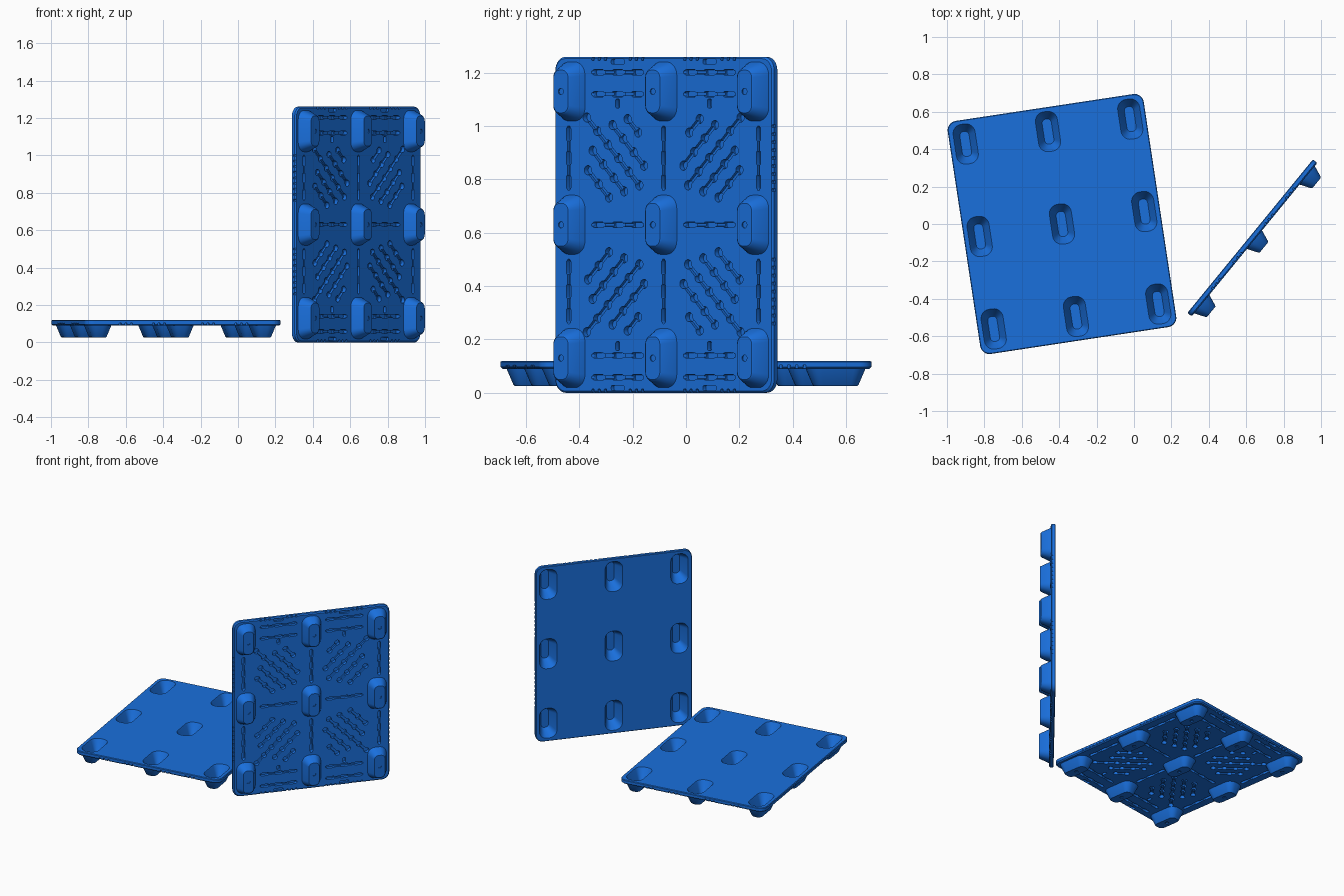
import bpy, bmesh, math
from mathutils import Matrix, Vector

if "Cube" in bpy.data.objects:
    bpy.data.objects.remove(bpy.data.objects["Cube"])

W, L = 1.06, 1.26                 # deck size
Z_UNDER, Z_TOP = 0.065, 0.095     # deck underside and top above the foot soles
FX, FY = 0.445, 0.50              # foot spacing

blue = bpy.data.materials.new("blue_plastic")
blue.diffuse_color = (0.01, 0.16, 0.72, 1)
blue.use_nodes = True
blue.node_tree.nodes["Principled BSDF"].inputs["Base Color"].default_value = blue.diffuse_color


def outline(w, h, r, seg):
    pts = []
    for i, (sx, sy) in enumerate([(1, 1), (-1, 1), (-1, -1), (1, -1)]):
        for k in range(seg + 1):
            a = math.pi / 2 * (i + k / seg)
            pts.append((sx * (w / 2 - r) + r * math.cos(a),
                        sy * (h / 2 - r) + r * math.sin(a)))
    return pts


def loft(bm, cx, cy, levels, rot=0, seg=4):
    """Rounded-rectangle sections (z, width, length, radius), bottom to top."""
    c, s = math.cos(rot), math.sin(rot)
    rings = []
    for z, w, h, r in levels:
        rings.append([bm.verts.new((cx + c * x - s * y, cy + s * x + c * y, z))
                      for x, y in outline(w, h, r, seg)])
    n = len(rings[0])
    bm.faces.new(rings[0][::-1])
    bm.faces.new(rings[-1])
    for a, b in zip(rings, rings[1:]):
        for i in range(n):
            j = (i + 1) % n
            bm.faces.new((a[i], a[j], b[j], b[i]))


def to_object(bm, name):
    me = bpy.data.meshes.new(name)
    bm.to_mesh(me)
    bm.free()
    ob = bpy.data.objects.new(name, me)
    bpy.context.collection.objects.link(ob)
    return ob


def groove(bm, x, y, w, h, depth, rot=0, r=None, start=0.058):
    r = min(w, h) * 0.3 if r is None else r
    loft(bm, x, y, [(start, w, h, r), (Z_UNDER + depth, w * 0.9, h * 0.9, r * 0.9)], rot, 3)


def slot(bm, x, y, length, rot):
    # narrow channel with three wider pockets
    groove(bm, x, y, length, 0.012, 0.012, rot, start=0.060)
    for t in (-0.36, 0, 0.36):
        groove(bm, x + t * length * math.cos(rot), y + t * length * math.sin(rot),
               0.055, 0.021, 0.020, rot)


feet = [(i * FX, j * FY) for i in (-1, 0, 1) for j in (-1, 0, 1)]
signs = [(sx, sy) for sx in (-1, 1) for sy in (-1, 1)]

# deck plate with softened edge
bm = bmesh.new()
loft(bm, 0, 0, [(Z_UNDER, W - 0.014, L - 0.014, 0.045), (Z_UNDER + 0.007, W, L, 0.05),
                (Z_TOP - 0.004, W, L, 0.05), (Z_TOP, W - 0.008, L - 0.008, 0.047)], seg=8)
deck = to_object(bm, "deck_plate")

# tapered feet
bm = bmesh.new()
for x, y in feet:
    loft(bm, x, y, [(0, 0.070, 0.160, 0.028), (0.005, 0.080, 0.172, 0.033),
                    (Z_UNDER, 0.128, 0.222, 0.05), (0.072, 0.130, 0.224, 0.05)], seg=6)
foot_bodies = to_object(bm, "foot_bodies")

# hollow nesting cups, open to the deck, with a dimple in each sole
bm = bmesh.new()
for x, y in feet:
    loft(bm, x, y, [(0.012, 0.050, 0.135, 0.022), (0.018, 0.058, 0.146, 0.026),
                    (0.088, 0.108, 0.205, 0.045), (0.10, 0.126, 0.222, 0.054)], seg=6)
    loft(bm, x, y, [(-0.01, 0.024, 0.024, 0.0115), (0.005, 0.024, 0.024, 0.0115)], seg=3)
cups = to_object(bm, "foot_cups")

# underside grooves
bm = bmesh.new()
for sx, sy in signs:
    # diagonal channels with round pockets, radiating from the centre
    rot = math.pi / 4 * sx * sy
    for k in range(-2, 3):
        ts = []
        for n in range(-6, 7):
            t = (n + 0.5 * (k % 2)) * 0.072
            u = 0.22 + (t - k * 0.068) * 0.7071
            v = 0.25 + (t + k * 0.068) * 0.7071
            if 0.075 < u < 0.375 and 0.075 < v < 0.425:
                ts.append((u, v))
                groove(bm, sx * u, sy * v, 0.036, 0.036, 0.021, rot, 0.0175)
        (u0, v0), (u1, v1) = ts[0], ts[-1]
        groove(bm, sx * (u0 + u1) / 2, sy * (v0 + v1) / 2,
               math.hypot(u1 - u0, v1 - v0) * 1.03, 0.017, 0.013, rot, start=0.060)
    # straight slots near the short edges
    for v in (0.49, 0.572):
        slot(bm, sx * 0.2225, sy * v, 0.26, 0)
    groove(bm, sx * 0.2225, sy * 0.455, 0.02, 0.035, 0.018)
    # slots near the long edges
    slot(bm, sx * 0.46, sy * 0.25, 0.25, math.pi / 2)
    # notches along the rim
    for i in range(9):
        groove(bm, sx * W / 2, sy * (0.13 + i * 0.03), 0.014, 0.012, 0.014)
    for i in range(9):
        if i not in (3, 4, 5):
            groove(bm, sx * (0.1025 + i * 0.03), sy * L / 2, 0.012, 0.03, 0.014)
    groove(bm, sx * 0.2225, sy * 0.612, 0.065, 0.02, 0.014)
# slots on the centre lines
for s in (-1, 1):
    slot(bm, s * 0.2225, 0, 0.26, 0)
    slot(bm, 0, s * 0.25, 0.25, math.pi / 2)
grooves = to_object(bm, "underside_grooves")

# combine into one moulded pallet
for helper, op in ((foot_bodies, 'UNION'), (cups, 'DIFFERENCE'), (grooves, 'DIFFERENCE')):
    helper.hide_render = True
    m = deck.modifiers.new(helper.name, 'BOOLEAN')
    m.object, m.operation, m.solver = helper, op, 'EXACT'
    m.use_self = helper is grooves
dg = bpy.context.evaluated_depsgraph_get()
mesh = bpy.data.meshes.new_from_object(deck.evaluated_get(dg))
mesh.name = "pallet"
for ob in (deck, foot_bodies, cups, grooves):
    bpy.data.objects.remove(ob)
mesh.materials.clear()
mesh.materials.append(blue)
mesh.polygons.foreach_set("use_smooth", [True] * len(mesh.polygons))
mesh.set_sharp_from_angle(angle=math.radians(30))

# pallet lying flat
flat = bpy.data.objects.new("flat_pallet", mesh)
flat.matrix_world = Matrix.Translation((-0.385, 0, 0.025)) @ Matrix.Rotation(math.radians(8.6), 4, 'Z')
bpy.context.collection.objects.link(flat)

# pallet standing on its short edge, feet facing front right
a = math.radians(50.7)
ax, ay, az = Vector((-math.cos(a), -math.sin(a), 0)), Vector((0, 0, 1)), Vector((-math.sin(a), math.cos(a), 0))
turn = Matrix((ax, ay, az)).transposed().to_4x4()
upright = bpy.data.objects.new("upright_pallet", mesh)
upright.matrix_world = Matrix.Translation(Vector((0.621, -0.065, L / 2)) - az * Z_TOP) @ turn
bpy.context.collection.objects.link(upright)
